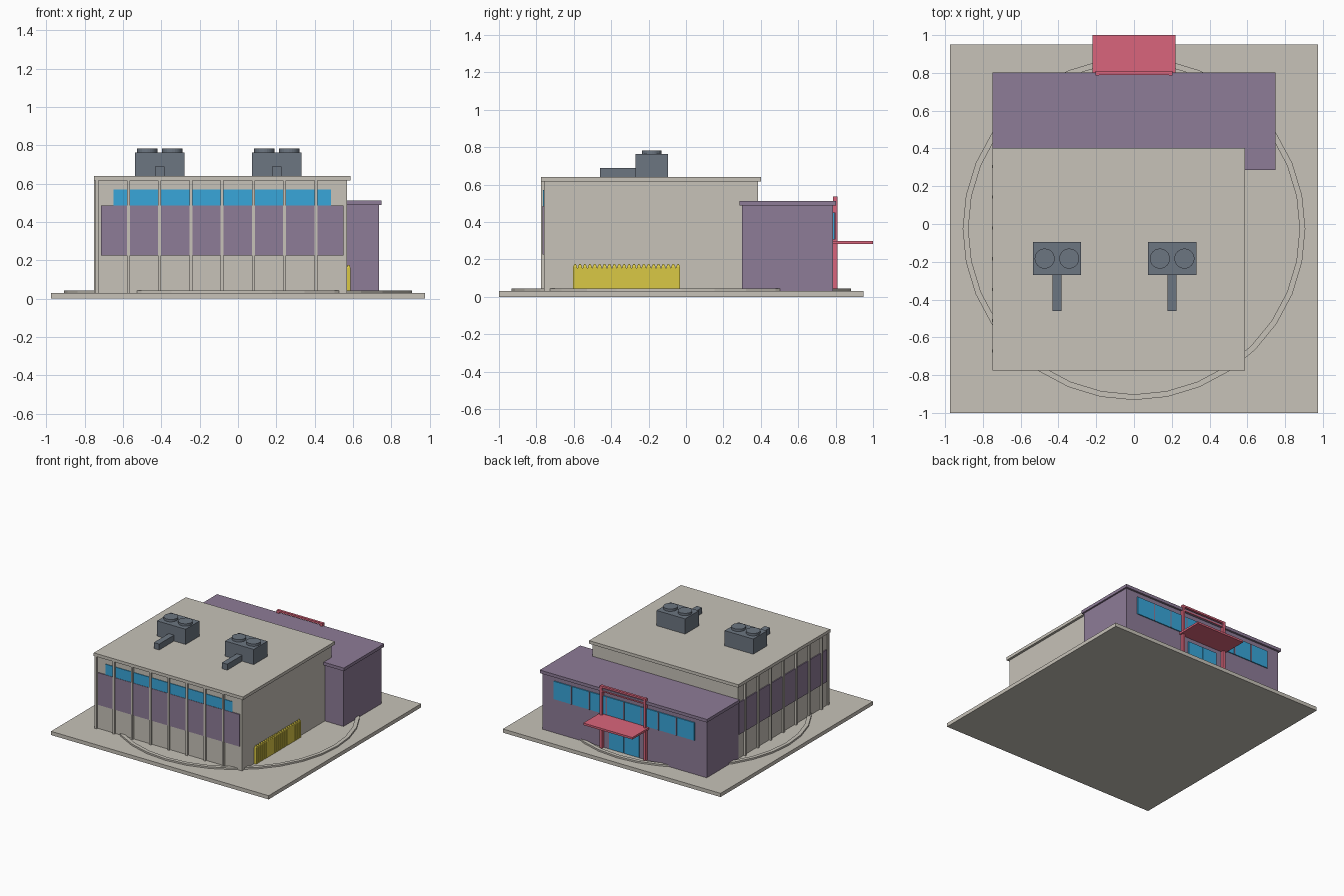
import bpy, bmesh, math

if "Cube" in bpy.data.objects:
    bpy.data.objects.remove(bpy.data.objects["Cube"])


def material(name, color):
    m = bpy.data.materials.new(name)
    m.diffuse_color = (*color, 1)
    m.use_nodes = True
    m.node_tree.nodes["Principled BSDF"].inputs["Base Color"].default_value = m.diffuse_color
    return m


STONE = material("stone", (0.57, 0.54, 0.48))
PURPLE = material("purple", (0.27, 0.20, 0.31))
BLUE = material("glass_blue", (0.04, 0.38, 0.70))
RED = material("red", (0.70, 0.13, 0.20))
YELLOW = material("yellow", (0.70, 0.58, 0.06))
SLATE = material("slate", (0.15, 0.18, 0.22))


def finish(name, bm, mat):
    bmesh.ops.recalc_face_normals(bm, faces=bm.faces[:])
    me = bpy.data.meshes.new(name)
    bm.to_mesh(me)
    bm.free()
    me.materials.append(mat)
    ob = bpy.data.objects.new(name, me)
    bpy.context.collection.objects.link(ob)
    return ob


def add_prism(bm, pts, z0, z1):
    face = bm.faces.new([bm.verts.new((x, y, z0)) for x, y in pts])
    out = bmesh.ops.extrude_face_region(bm, geom=[face], use_keep_orig=True)
    top = [v for v in out["geom"] if isinstance(v, bmesh.types.BMVert)]
    bmesh.ops.translate(bm, verts=top, vec=(0, 0, z1 - z0))
    return top


def add_box(bm, x0, x1, y0, y1, z0, z1):
    return add_prism(bm, [(x0, y0), (x1, y0), (x1, y1), (x0, y1)], z0, z1)


def boxes(name, mat, *dims):
    bm = bmesh.new()
    for d in dims:
        add_box(bm, *d)
    return finish(name, bm, mat)


def prism(name, mat, pts, z0, z1):
    bm = bmesh.new()
    add_prism(bm, pts, z0, z1)
    return finish(name, bm, mat)


# Ground slab and curved curb
boxes("ground_slab", STONE, (-0.975, 0.975, -1, 0.95, 0, 0.03))
bm = bmesh.new()
N = 32
rings = []
for r, z in ((0.907, 0.03), (0.907, 0.043), (0.877, 0.043), (0.877, 0.03)):
    rings.append([bm.verts.new((r * math.cos(2 * math.pi * i / N),
                                -0.025 + r * math.sin(2 * math.pi * i / N), z))
                  for i in range(N)])
for k in range(4):
    a, b = rings[k], rings[(k + 1) % 4]
    for i in range(N):
        j = (i + 1) % N
        bm.faces.new((a[i], a[j], b[j], b[i]))
finish("curb_ring", bm, STONE)

# Main hall
boxes("main_walls", STONE, (-0.735, 0.568, -0.76, 0.385, 0.03, 0.615))
boxes("main_roof", STONE, (-0.75, 0.587, -0.775, 0.402, 0.615, 0.64))

# Wall bands and high window
boxes("front_panel", PURPLE, (-0.715, 0.55, -0.768, -0.755, 0.225, 0.485))
boxes("front_window", BLUE, (-0.65, 0.485, -0.765, -0.755, 0.485, 0.57))
boxes("left_panel", PURPLE, (-0.743, -0.73, -0.74, 0.38, 0.225, 0.485))

# Pilasters along front and left walls
STEP = 0.163
boxes("front_pilasters", STONE,
      *[(x - 0.008, x + 0.008, -0.775, -0.755, 0.03, 0.615)
        for x in (-0.735 + STEP * i for i in range(8))])
boxes("left_pilasters", STONE,
      *[(-0.752, -0.73, y - 0.008, y + 0.008, 0.03, 0.615)
        for y in (-0.673 + STEP * i for i in range(7))])

# L-shaped entrance wing
prism("wing_walls", PURPLE, [(-0.737, 0.38), (0.56, 0.38), (0.56, 0.30), (0.735, 0.30),
                             (0.735, 0.787), (-0.737, 0.787)], 0.03, 0.49)
prism("wing_roof", PURPLE, [(-0.75, 0.385), (0.568, 0.385), (0.568, 0.285), (0.748, 0.285),
                            (0.748, 0.803), (-0.75, 0.803)], 0.487, 0.512)

# Rear window strip, mullions and door
boxes("rear_window_strip", BLUE, (-0.63, 0.63, 0.78, 0.795, 0.305, 0.45))
boxes("rear_mullions", PURPLE,
      *[(x - 0.005, x + 0.005, 0.78, 0.799, 0.305, 0.45)
        for x in (-0.47, -0.31, -0.155, 0, 0.155, 0.31, 0.47)])
boxes("entrance_door", BLUE,
      (-0.135, -0.004, 0.78, 0.795, 0.035, 0.25), (0.004, 0.135, 0.78, 0.795, 0.035, 0.25))

# Entrance frame and canopy
boxes("entrance_frame", RED,
      *[(s * 0.195 - 0.01, s * 0.195 + 0.01, 0.787, 0.811, 0.03, 0.535) for s in (-1, 1)],
      (-0.205, 0.205, 0.79, 0.81, 0.52, 0.535), (-0.19, 0.19, 0.792, 0.808, 0.487, 0.497))
boxes("entrance_canopy", RED, (-0.22, 0.22, 0.787, 1.0, 0.283, 0.299))

# Picket fence with pointed tops
bm = bmesh.new()
COUNT = 22
for i in range(COUNT):
    y = -0.593 + i * (0.551 / (COUNT - 1))
    add_box(bm, 0.566, 0.587, y - 0.011, y + 0.011, 0.03, 0.16)
    tip = add_box(bm, 0.566, 0.587, y - 0.011, y + 0.011, 0.16, 0.176)
    for v in tip:
        v.co.x = 0.5765 + (v.co.x - 0.5765) * 0.3
        v.co.y = y + (v.co.y - y) * 0.3
add_box(bm, 0.566, 0.58, -0.593, -0.042, 0.035, 0.155)
finish("picket_fence", bm, YELLOW)

# Rooftop cooling units with twin fans and duct
for side, x in (("left", -0.408), ("right", 0.202)):
    boxes(side + "_cooling_unit", SLATE, (x - 0.128, x + 0.128, -0.27, -0.095, 0.64, 0.763))
    boxes(side + "_duct", SLATE, (x - 0.024, x + 0.024, -0.46, -0.26, 0.64, 0.688))
    bm = bmesh.new()
    for dx in (-0.065, 0.065):
        add_prism(bm, [(x + dx + 0.053 * math.cos(math.tau * i / 24),
                        -0.183 + 0.053 * math.sin(math.tau * i / 24))
                       for i in range(24)], 0.763, 0.782)
    finish(side + "_fans", bm, SLATE)
